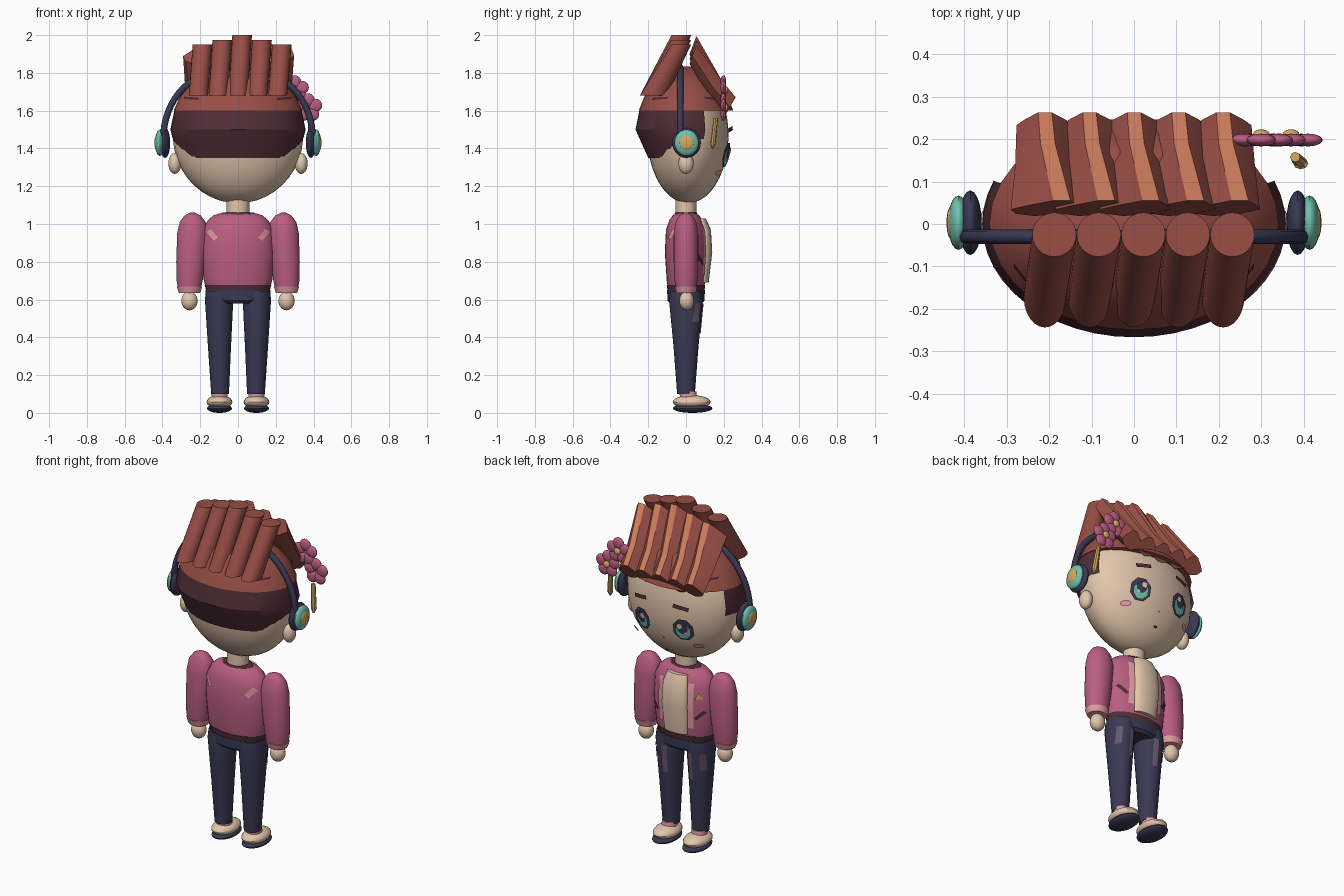
import bpy, bmesh, math
from mathutils import Vector

cube = bpy.data.objects.get("Cube")
if cube:
    bpy.data.objects.remove(cube, do_unlink=True)


def material(name, *rgb):
    lin = [((c / 255 + 0.055) / 1.055) ** 2.4 for c in rgb] + [1]
    m = bpy.data.materials.new(name)
    m.use_nodes = True
    m.diffuse_color = lin
    m.node_tree.nodes["Principled BSDF"].inputs["Base Color"].default_value = lin
    return m


SKIN = material("skin", 226, 198, 172)
PINK = material("jacket pink", 186, 94, 129)
NAVY = material("navy", 58, 57, 84)
HAIR = material("red brown hair", 152, 78, 70)
DARK = material("dark maroon", 82, 46, 56)
COPPER = material("copper streak", 210, 128, 94)
TEAL = material("teal", 112, 194, 174)
GOLD = material("gold", 212, 170, 98)
BLUSH = material("light pink", 228, 156, 166)
MAUVE = material("mauve", 104, 86, 108)


def finish(name, bm, *mats):
    bmesh.ops.recalc_face_normals(bm, faces=bm.faces)
    me = bpy.data.meshes.new(name)
    bm.to_mesh(me)
    bm.free()
    for m in mats:
        me.materials.append(m)
    ob = bpy.data.objects.new(name, me)
    bpy.context.collection.objects.link(ob)
    bpy.ops.object.select_all(action='DESELECT')
    ob.select_set(True)
    bpy.context.view_layer.objects.active = ob
    bpy.ops.object.shade_smooth_by_angle()
    return ob


def skin_rings(bm, rings, caps=True):
    loops = [[bm.verts.new(p) for p in ring] for ring in rings]
    for a, b in zip(loops, loops[1:]):
        for i in range(len(a)):
            j = (i + 1) % len(a)
            bm.faces.new((a[i], a[j], b[j], b[i]))
    if caps:
        bm.faces.new(loops[0])
        bm.faces.new(loops[-1])


def full(ring):
    return tuple(ring) + (0,) * (5 - len(ring))


def loft(name, rings, mat, side=1, n=32, caps=True, drop=None):
    """Stack of ellipses (z, radius x, radius y, centre x, centre y)."""
    bm = bmesh.new()
    pts = []
    for z, rx, ry, cx, cy in map(full, rings):
        pts.append([(side * cx + rx * math.cos(t * math.tau / n),
                     cy + ry * math.sin(t * math.tau / n), z) for t in range(n)])
    skin_rings(bm, pts, caps)
    if drop:
        gone = [f for f in bm.faces if drop(f.calc_center_median())]
        bmesh.ops.delete(bm, geom=gone, context='FACES')
    return finish(name, bm, mat)


def ball(name, centre, radii, mat):
    bm = bmesh.new()
    bmesh.ops.create_uvsphere(bm, u_segments=20, v_segments=12, radius=1)
    bmesh.ops.scale(bm, vec=radii, verts=bm.verts)
    bmesh.ops.translate(bm, vec=centre, verts=bm.verts)
    return finish(name, bm, mat)


def surface_y(rings, x, z, facing):
    """Depth of a lofted body at x, z."""
    rings = [full(r) for r in rings]
    for a, b in zip(rings, rings[1:]):
        if a[0] <= z <= b[0]:
            k = (z - a[0]) / (b[0] - a[0])
            _, rx, ry, cx, cy = [p + (q - p) * k for p, q in zip(a, b)]
            return cy + facing * ry * math.sqrt(max(0.0, 1 - ((x - cx) / rx) ** 2))
    return 0


def plate(name, rings, x, z, w, h, mat, side=1, tilt=0, n=12, lift=0.005, facing=1):
    """Thin decal following a body; n = 4 gives a rectangle."""
    bm = bmesh.new()

    def vert(u, v):
        px = x + u * math.cos(tilt) - v * math.sin(tilt)
        pz = z + u * math.sin(tilt) + v * math.cos(tilt)
        y = surface_y(rings, px, pz, facing) + facing * lift
        return bm.verts.new((side * px, y, pz))

    if n == 4:
        cols = [[vert(u * w, h * (k / 4 - 1)) for u in (-1, 0, 1)] for k in range(9)]
        for a, b in zip(cols, cols[1:]):
            for i in range(2):
                bm.faces.new((a[i], a[i + 1], b[i + 1], b[i]))
    else:
        mid = vert(0, 0)
        start = math.pi / 2 if n == 3 else math.pi / n
        rim = [vert(w * math.cos(start + i * math.tau / n),
                    h * math.sin(start + i * math.tau / n)) for i in range(n)]
        for i in range(n):
            bm.faces.new((mid, rim[i], rim[(i + 1) % n]))
    ob = finish(name, bm, mat)
    # Keep the open decal facing outward
    if ob.data.polygons[0].normal.y * facing < 0:
        ob.data.flip_normals()


# Head, neck, and shaved hair with an upper cap
head = []
for i in range(1, 16):
    a = -math.pi / 2 + i * 2.25 / 15
    head.append((1.47 + 0.36 * math.sin(a), 0.345 * math.cos(a), 0.215 * math.cos(a), 0, 0.01))
loft("head", head, SKIN)
loft("neck", [(1.03, .06, .055), (1.15, .06, .055)], SKIN)
loft("undercut_hair", [(1.35, .305, .2), (1.45, .345, .245), (1.5, .358, .267), (1.605, .336, .246)],
     DARK, n=48, caps=False, drop=lambda c: c.y > 0.1 or (c.z < 1.45 and c.y > 0.02))
cap = [(1.6, .341, .25), (1.68, .305, .218), (1.76, .235, .168), (1.81, .14, .1), (1.835, .04, .03)]
loft("hair_cap", cap, HAIR)

# Tall hair locks: round tubes behind, ridged locks falling forward
SECTION = [(-.016, .052), (.016, .052), (.047, .02), (.067, -.008), (.044, -.036),
           (0, -.052), (-.044, -.036), (-.067, -.008), (-.047, .02)]
for i in range(5):
    x = (i - 2) * 0.105
    top = 2.0 - 0.025 * abs(i - 2)
    loft(f"back_lock_{i}", [(1.68, .05, .072, x, -.172), (top, .052, .052, x + .022, -.025)], HAIR, n=24)
    # Each step: centre, direction of the ridge, width factor, sideways twist
    steps = [(Vector((x + .008, .037, top - .053)), Vector((0, .35, .94)), 1.25, .032),
             (Vector((x + .003, .147, 1.73)), Vector((0, .8, .6)), 1.08, .004),
             (Vector((x, .237, 1.626)), Vector((0, .5, .87)), 1, 0)]
    rings = [[p + Vector((u * wide + twist * v / .052, 0, 0)) + up * v for u, v in SECTION]
             for p, up, wide, twist in steps]
    bm = bmesh.new()
    skin_rings(bm, rings)
    bm.faces.ensure_lookup_table()
    for f in (bm.faces[0], bm.faces[len(SECTION)]):
        f.material_index = 1
    finish(f"front_lock_{i}", bm, HAIR, COPPER)

# Headphone band
curve = bpy.data.curves.new("headphone_band", 'CURVE')
curve.dimensions = '3D'
curve.bevel_depth = 0.017
curve.bevel_resolution = 2
spline = curve.splines.new('POLY')
spline.points.add(32)
for i, p in enumerate(spline.points):
    a = math.pi * i / 32
    c = math.cos(a)
    p.co = (math.copysign(0.397 * abs(c) ** 0.92, c), -0.03, 1.43 + 0.4 * math.sin(a) ** 0.92, 1)
curve.materials.append(NAVY)
bpy.context.collection.objects.link(bpy.data.objects.new("headphone_band", curve))

# Clothing profiles, bottom to top
torso = [(.675, .174, .098), (.7, .181, .102), (.85, .194, .112), (.97, .186, .106),
         (1.02, .16, .088), (1.045, .13, .07), (1.055, .1, .055)]
leg = [(.1, .047, .047, .095), (.35, .061, .066, .098), (.6, .075, .09, .1), (.645, .07, .085, .1)]
sleeve = [(.662, .062, .055, .257), (.7, .069, .06, .256), (.8, .077, .065, .25), (.95, .081, .065, .241),
          (1.01, .069, .055, .24), (1.045, .043, .036, .24), (1.06, .012, .01, .24)]
loft("jacket", torso, PINK)
loft("jacket_hem", [(.648, .168, .098), (.678, .177, .102)], DARK)
loft("collar", [(1.04, .1, .064), (1.056, .092, .06), (1.062, .08, .055)], DARK)
loft("shirt_front", [(.69, .074, .03, 0, .09), (.85, .082, .034, 0, .105), (.97, .078, .034, 0, .098),
                     (1.03, .064, .03, 0, .075)], SKIN)
loft("hips", [(.58, .12, .085), (.595, .165, .098), (.65, .173, .1)], NAVY)

# Everything that comes in left and right pairs
for side, tag in ((1, "left"), (-1, "right")):
    loft(tag + "_leg", leg, NAVY, side)
    loft(tag + "_sock", [(.07, .042, .045, .097, .015), (.112, .042, .045, .097, .01)], BLUSH, side)
    ball(tag + "_shoe", (side * .098, .03, .058), (.068, .1, .036), SKIN)
    ball(tag + "_sole", (side * .098, .035, .024), (.066, .105, .024), NAVY)
    loft(tag + "_sleeve", sleeve, PINK, side)
    loft(tag + "_cuff", [(.635, .056, .05, .257), (.668, .067, .06, .257)], BLUSH, side)
    ball(tag + "_hand", (side * .257, .003, .593), (.043, .039, .05), SKIN)
    ball(tag + "_ear", (side * .335, 0, 1.32), (.034, .04, .055), SKIN)
    ball(tag + "_ear_pad", (side * .386, .003, 1.43), (.027, .076, .08), NAVY)
    ball(tag + "_ear_cup", (side * .414, .003, 1.43), (.025, .064, .07), TEAL)
    ball(tag + "_ear_badge", (side * .432, .003, 1.43), (.01, .038, .04), GOLD)
    # Face details
    plate(tag + "_eye_outline", head, .133, 1.365, .06, .068, NAVY, side, n=8, lift=.02)
    plate(tag + "_iris", head, .133, 1.356, .041, .046, TEAL, side, n=8, lift=.023)
    plate(tag + "_pupil", head, .133, 1.375, .029, .033, NAVY, side, lift=.026)
    plate(tag + "_eye_glint", head, .119, 1.39, .017, .018, SKIN, side, n=6, lift=.029)
    plate(tag + "_lower_glint", head, .15, 1.347, .009, .01, SKIN, side, n=6, lift=.029)
    plate(tag + "_brow", head, .13, 1.502, .044, .011, DARK, side, tilt=-.15, n=4, lift=.03)
    plate(tag + "_cheek", head, .203, 1.272, .026, .015, BLUSH, side, lift=.038)
    # Dark strokes combed into the cap
    for facing, place in ((1, "front"), (-1, "back")):
        plate(f"{tag}_{place}_hair_stroke", cap, .245, 1.665, .038, .006, DARK, side,
              tilt=.08, n=4, lift=.007, facing=facing)
    # Jacket and trouser details
    plate(tag + "_lapel", torso, .097, .86, .015, .13, BLUSH, side, n=4)
    plate(tag + "_pocket", torso, .143, .81, .009, .034, DARK, side, tilt=-.8, n=4)
    plate(tag + "_back_mark", torso, .137, .943, .014, .03, BLUSH, side, tilt=-.7, n=4, facing=-1)
    plate(tag + "_trouser_patch", leg, .085, .5, .016, .08, MAUVE, side, n=4)
    plate(tag + "_trouser_pocket", leg, .152, .53, .011, .05, MAUVE, side, n=4)

plate("nose", head, 0, 1.282, .007, .005, BLUSH, n=6, lift=.012)
plate("mouth", head, 0, 1.2, .014, .006, DARK, n=8, lift=.025)
plate("jacket_pin", torso, .14, .92, .022, .026, GOLD, side=-1, n=3, lift=.009)

# Blossom hairpin with a hanging charm
for k, (cx, cz) in enumerate(((.3, 1.71), (.37, 1.615))):
    for i in range(5):
        a = math.pi / 2 + i * math.tau / 5
        ball(f"petal_{k}_{i}", (cx + .042 * math.cos(a), .198, cz + .042 * math.sin(a)),
             (.035, .015, .035), PINK)
    ball(f"blossom_centre_{k}", (cx, .211, cz), (.02, .012, .02), GOLD)
loft("hairpin_charm", [(1.4, .005, .005, .395, .14), (1.425, .018, .014, .393, .143),
                       (1.56, .012, .012, .38, .158)], GOLD, n=8)
